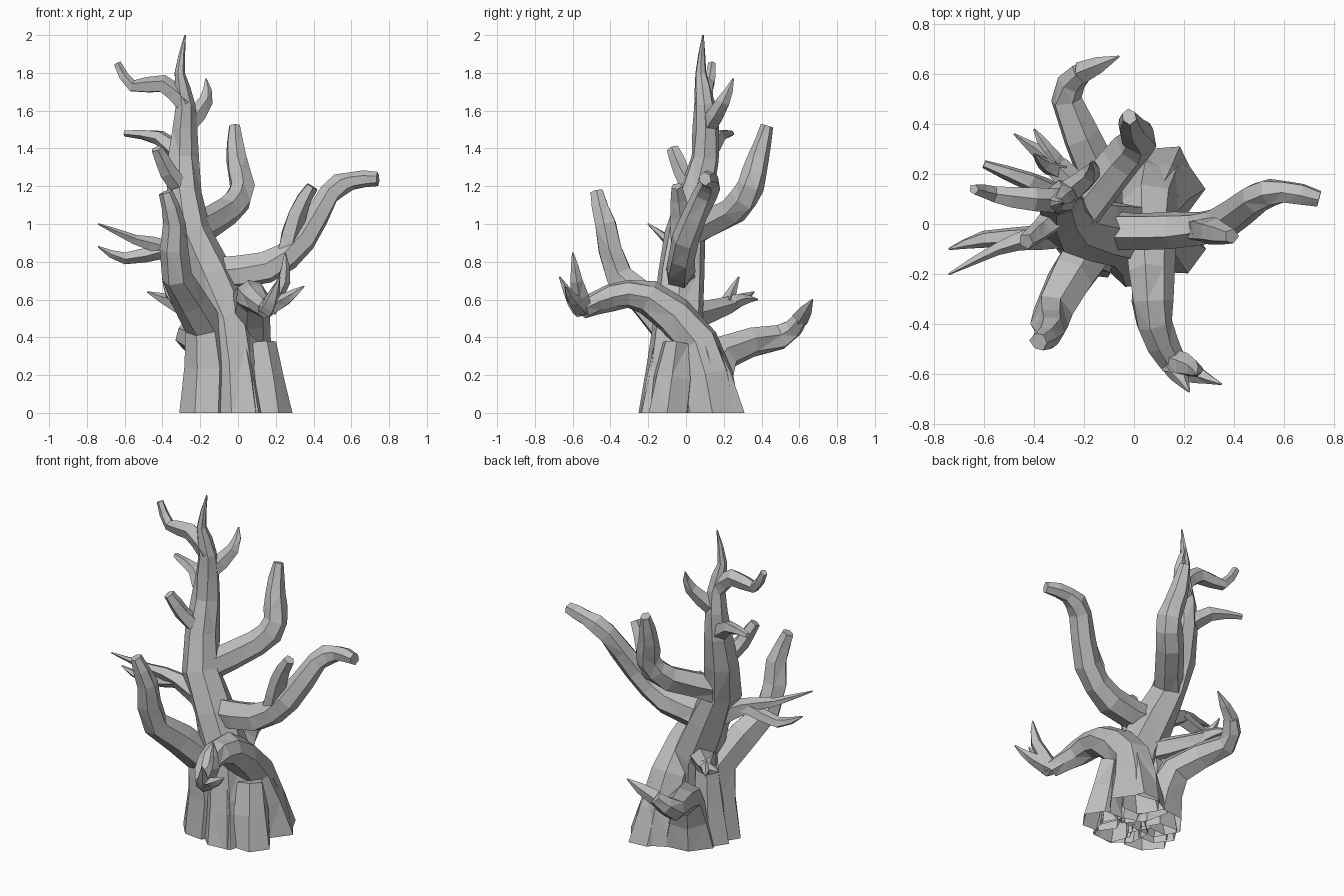
import bpy, bmesh, math, random
from mathutils import Vector

random.seed(4)
cube = bpy.data.objects.get("Cube")
if cube:
    bpy.data.objects.remove(cube)

grey = (.52, .52, .52, 1)
bark = bpy.data.materials.new("grey_bark")
bark.use_nodes = True
bark.diffuse_color = grey
bark.node_tree.nodes["Principled BSDF"].inputs["Base Color"].default_value = grey


def bent_path(knots):
    """Return the knots with one extra point on the smooth bend between each pair."""
    knots = [Vector(k) for k in knots]
    ends = [knots[0] * 2 - knots[1]] + knots + [knots[-1] * 2 - knots[-2]]
    path = []
    for before, start, end, after in zip(ends, ends[1:], ends[2:], ends[3:]):
        middle = (start + end) / 2
        path += [start, middle + (middle - (before + after) / 2) / 8]
    return path + [knots[-1]]


def limb(name, knots, thick, thin=.004, sides=5, bulge=1.6, rough=.12):
    """Faceted tube along the knots; a high bulge keeps it thick for longer. Returns its path for forks."""
    path = bent_path(knots)
    last = len(path) - 1
    grounded = path[0].z == 0
    bm = bmesh.new()
    rings = []
    side = Vector((1, 0, 0))
    for i, point in enumerate(path):
        along = path[min(i + 1, last)] - path[max(i - 1, 0)]
        # limbs that start on the ground are cut level with it
        if grounded and i == 0:
            along = Vector((0, 0, 1))
        along.normalize()
        # carry the ring direction along the path so it does not twist
        side = side - along * side.dot(along)
        if side.length < .1:
            side = along.orthogonal()
        side.normalize()
        other = along.cross(side)
        radius = thick + (thin - thick) * (i / last) ** bulge
        ring = []
        for k in range(sides):
            angle = math.tau * k / sides
            spoke = side * math.cos(angle) + other * math.sin(angle)
            ring.append(bm.verts.new(point + spoke * radius * random.uniform(1 - rough / 2, 1 + rough * 1.5)))
        rings.append(ring)

    # walls, some of them split into triangles for a hewn look
    for low, high in zip(rings, rings[1:]):
        for k in range(sides):
            n = (k + 1) % sides
            bm.faces.new((low[k], low[n], high[n], high[k]))
    split = [f for f in bm.faces if random.random() < .6]
    bmesh.ops.triangulate(bm, faces=split)
    # ends, left open and hollow at the ground
    bm.faces.new(rings[-1])
    if not grounded:
        bm.faces.new(rings[0])
    bmesh.ops.recalc_face_normals(bm, faces=bm.faces)

    mesh = bpy.data.meshes.new(name)
    bm.to_mesh(mesh)
    bm.free()
    mesh.materials.append(bark)
    bpy.context.collection.objects.link(bpy.data.objects.new(name, mesh))
    return path


# Leaning trunk drawn out into a spike
trunk = limb("trunk", [(0, -.1, 0), (-.05, -.05, .5), (-.25, 0, .95), (-.29, .1, 1.35), (-.28, .1, 1.63),
                       (-.31, .08, 1.8), (-.28, .09, 2)], thick=.15, sides=7, bulge=1)

# Limbs that begin as roots and twist up out of the base
front_limb = limb("front_limb", [(.1, .14, 0), (.06, .05, .37), (.07, -.2, .61), (.08, -.4, .61), (.15, -.55, .55)],
                  thick=.16, thin=.05, sides=7, bulge=.6)
limb("right_front_limb", [(-.17, -.1, 0), (-.17, -.1, .45), (-.33, -.35, .72), (-.33, -.43, 1), (-.38, -.47, 1.17)],
     thick=.12, thin=.035, sides=6, bulge=1)
back_limb = limb("back_limb", [(-.1, .1, 0), (-.14, .2, .32), (-.27, .5, .4), (-.21, .61, .5)],
                 thick=.14, thin=.04, sides=6, bulge=.6)
limb("back_limb_tip", [back_limb[-1], (-.06, .67, .6)], thick=.045)

# Buttress roots leaning in against the foot of the trunk
buttresses = {
    "left_root": [(.16, -.1, 0), (.12, -.05, .37)],
    "front_root": [(.03, -.13, 0), (0, -.1, .37)],
    "right_root": [(-.17, 0, 0), (-.15, 0, .45)],
    "back_root": [(.12, .2, 0), (.08, .1, .37)],
}
for name, knots in buttresses.items():
    limb(name, knots, thick=.11, thin=.07, sides=6)

# Large limbs leaving the trunk
left_limb = limb("left_limb", [trunk[3], (.15, -.03, .77), (.34, 0, .92), (.48, .1, 1.16), (.6, .13, 1.23), (.74, .1, 1.24)],
                 thick=.08, thin=.035, sides=6, bulge=1.5)
limb("left_limb_stub", [left_limb[3], (.31, -.03, 1.05), (.39, -.05, 1.2)], thick=.055, thin=.03, bulge=2.5)
limb("upper_back_limb", [trunk[4], (-.05, .25, 1.07), (.02, .34, 1.2), (-.01, .38, 1.35), (-.02, .43, 1.52)],
     thick=.08, thin=.03, sides=6, bulge=2)
right_limb = limb("right_limb", [trunk[3], (-.38, -.05, .87), (-.55, -.1, .92), (-.74, -.2, 1)], thick=.07, bulge=1)
limb("right_limb_fork", [right_limb[2], (-.6, -.06, .82), (-.74, -.1, .88)], thick=.045)
right_back_limb = limb("right_back_limb", [trunk[2], (-.3, .22, .57), (-.48, .36, .64)], thick=.07)

# Thin broken branches and twigs, each forking from the limb that bears it
limb("crown_branch", [trunk[8], (-.4, .1, 1.74), (-.56, .12, 1.73), (-.64, .14, 1.85)], thick=.05, thin=.02)
limb("crown_twig", [trunk[7], (-.17, .2, 1.65), (-.17, .25, 1.77)], thick=.05)
limb("middle_twig", [trunk[6], (-.42, .17, 1.46), (-.6, .24, 1.48)], thick=.05, thin=.015)
limb("lower_twig", [trunk[5], (-.37, -.02, 1.28), (-.43, -.07, 1.4)], thick=.05, thin=.03)
limb("right_back_fork", [right_back_limb[2], (-.36, .24, .63), (-.4, .28, .72)], thick=.04)
limb("right_back_spur", [right_back_limb[2], (-.35, .3, .6), (-.4, .38, .6)], thick=.04)

# Splayed claw at the end of the front limb
claw = {
    "upper_claw": [(.24, -.58, .7), (.25, -.6, .85)],
    "outer_claw": [(.25, -.6, .6), (.35, -.64, .67)],
    "inner_claw": [(.18, -.6, .6), (.22, -.67, .72)],
}
for name, knots in claw.items():
    limb(name, [front_limb[-1]] + knots, thick=.05)
